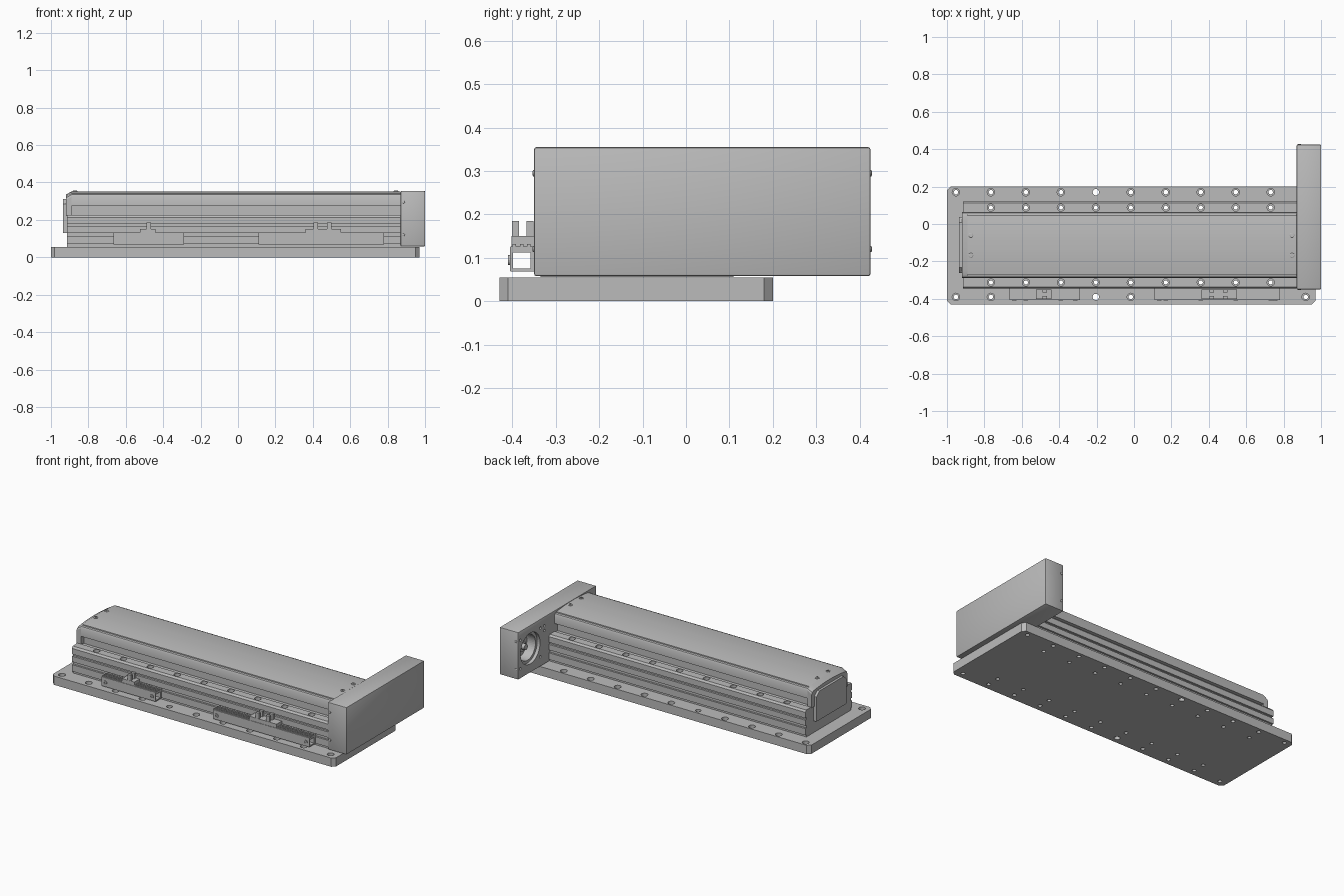
import bpy, bmesh, math
from mathutils import Matrix, Vector

if "Cube" in bpy.data.objects:
    bpy.data.objects.remove(bpy.data.objects["Cube"])

grey = bpy.data.materials.new("machined_grey")
grey.use_nodes = True
grey.diffuse_color = (0.5, 0.5, 0.5, 1)
grey.node_tree.nodes["Principled BSDF"].inputs["Base Color"].default_value = grey.diffuse_color

MID = -0.1125   # centre line of the actuator in y
PITCH = 0.187


def finish(name, bm, cutter=False):
    bmesh.ops.recalc_face_normals(bm, faces=bm.faces)
    mesh = bpy.data.meshes.new(name)
    bm.to_mesh(mesh)
    bm.free()
    mesh.materials.append(grey)
    ob = bpy.data.objects.new(name, mesh)
    bpy.context.collection.objects.link(ob)
    if cutter:
        ob.hide_render = True
        ob.hide_viewport = True
        ob.display_type = 'WIRE'
    return ob


def add_box(bm, x, y, z):
    size = [b - a for a, b in (x, y, z)]
    centre = Vector([(a + b) / 2 for a, b in (x, y, z)])
    bmesh.ops.create_cube(bm, size=1, matrix=Matrix.Translation(centre) @ Matrix.Diagonal((*size, 1)))


def box(name, x, y, z, bevel=0):
    bm = bmesh.new()
    add_box(bm, x, y, z)
    if bevel:
        bmesh.ops.bevel(bm, geom=bm.edges[:], offset=bevel, segments=2, profile=0.5, affect='EDGES')
    return finish(name, bm)


def extrude(name, profile, x0, x1, drop=0):
    """Extrude a (y, z) outline along x; drop lowers the upper rim at x0."""
    bm = bmesh.new()
    top = max(z for y, z in profile)
    near = [bm.verts.new((x0, y, z - drop if z > top - 0.03 else z)) for y, z in profile]
    far = [bm.verts.new((x1, y, z)) for y, z in profile]
    n = len(profile)
    for i in range(n):
        j = (i + 1) % n
        bm.faces.new((near[i], near[j], far[j], far[i]))
    bm.faces.new(near)
    bm.faces.new(far[::-1])
    return finish(name, bm)


def mirrored(half):
    """Complete a half outline (offset, z) on both sides of the centre line."""
    return [(MID + d, z) for d, z in half] + [(MID - d, z) for d, z in half[::-1]]


def add_lathe(bm, steps, matrix, sides=20):
    """Stepped cylinder from (radius, height) pairs along the local z axis."""
    rings = []
    for r, h in steps:
        rings.append([bm.verts.new(matrix @ Vector((r * math.cos(t), r * math.sin(t), h)))
                      for t in (math.tau * k / sides for k in range(sides))])
    for a, b in zip(rings, rings[1:]):
        for k in range(sides):
            m = (k + 1) % sides
            bm.faces.new((a[k], a[m], b[m], b[k]))
    bm.faces.new(rings[0][::-1])
    bm.faces.new(rings[-1])


def cut(ob, cutter):
    mod = ob.modifiers.new("cut", 'BOOLEAN')
    mod.operation = 'DIFFERENCE'
    mod.solver = 'EXACT'
    mod.object = cutter


def at(x, y, z=0):
    return Matrix.Translation((x, y, z))


# Base plate with chamfered corners
bm = bmesh.new()
add_box(bm, (-1, 0.97), (-0.43, 0.2), (0, 0.055))
upright = [e for e in bm.edges if abs(e.verts[0].co.z - e.verts[1].co.z) > 0.01]
bmesh.ops.bevel(bm, geom=upright, offset=0.02, segments=1, affect='EDGES')
base_plate = finish("base_plate", bm)

# Lower extrusion with bolt ledges and side grooves
half = [(0.2225, 0.056), (0.2225, 0.07), (0.2325, 0.07), (0.2325, 0.112), (0.221, 0.112),
        (0.221, 0.13), (0.2325, 0.13), (0.2325, 0.165), (0.22, 0.165), (0.22, 0.178),
        (0.2325, 0.178), (0.2325, 0.214), (0.224, 0.226), (0.176, 0.226), (0.172, 0.218), (0.15, 0.218)]
lower_body = extrude("lower_body", mirrored(half), -0.915, 0.87)

# Recessed neck between body and cover
extrude("neck", mirrored([(0.145, 0.21), (0.145, 0.29)]), -0.91, 0.87)

# Cover: side strips, seams and a gently crowned top
crown = [(0.157 - 0.026 * k, 0.353 - 0.011 * (1 - k / 6) ** 2) for k in range(6)]
half = [(0.177, 0.275), (0.177, 0.325), (0.172, 0.335), (0.164, 0.339), (0.163, 0.332), (0.158, 0.332)] + crown
cover = extrude("cover", mirrored(half), -0.89, 0.87)
extrude("cover_end", mirrored([(0.177, 0.222)] + half[1:4] + crown), -0.92, -0.89, 0.018)

# Plate on the far end of the cover
half = [(0.15, 0.13), (0.15, 0.285), (0.12, 0.312)]
extrude("end_plate", mirrored(half), -0.935, -0.915)

# Drive housing with a motor bore in its inner face
housing = box("drive_housing", (0.87, 1), (-0.35, 0.425), (0.058, 0.355), 0.005)
turn = Matrix.Rotation(math.pi / 2, 4, 'Y')
bm = bmesh.new()
add_lathe(bm, [(0.097, -0.02), (0.097, 0.02), (0.08, 0.02), (0.08, 0.08)], at(0.87, 0.305, 0.21) @ turn, 48)
for y, z in ((0.205, 0.3), (0.205, 0.12), (0.405, 0.3), (0.405, 0.12), (0.165, 0.3), (0.165, 0.27)):
    add_lathe(bm, [(0.008, -0.02), (0.008, 0.03)], at(0.87, y, z) @ turn, 12)
cut(housing, finish("bore_cutter", bm, True))
bm = bmesh.new()
add_lathe(bm, [(0.034, 0), (0.034, 0.035), (0.018, 0.035), (0.018, 0.06)],
          at(0.96, 0.305, 0.21) @ Matrix.Rotation(-math.pi / 2, 4, 'Y'), 32)
finish("motor_hub", bm)

# Bolt holes through the plate edges and the body ledges
bm = bmesh.new()
bolts = [-0.952 + PITCH * k for k in range(11)]
for i, x in enumerate(bolts):
    for y in (0.17, -0.39):
        if i == 4:
            add_lathe(bm, [(0.017, -0.02), (0.017, 0.08)], at(x, y))
        else:
            add_lathe(bm, [(0.012, -0.02), (0.012, 0.03), (0.02, 0.03), (0.02, 0.08)], at(x, y))
edge_holes = finish("edge_hole_cutter", bm, True)
bm = bmesh.new()
for x in bolts[1:-1]:
    for y in (MID + 0.2, MID - 0.2):
        add_lathe(bm, [(0.011, -0.02), (0.011, 0.2), (0.0195, 0.2), (0.0195, 0.26)], at(x, y))
ledge_holes = finish("ledge_hole_cutter", bm, True)
cut(base_plate, edge_holes)
cut(base_plate, ledge_holes)
cut(lower_body, ledge_holes)

# Socket screws on the cover and the housing sides
bm = bmesh.new()
for x in (-0.872, 0.845):
    for y in (-0.06, -0.168):
        add_lathe(bm, [(0.013, 0.34), (0.013, 0.354), (0.01, 0.356), (0.006, 0.356), (0.006, 0.35)], at(x, y), 16)
finish("cover_screws", bm)
bm = bmesh.new()
for y, a in ((-0.35, 1), (0.425, -1)):
    for z in (0.295, 0.12):
        add_lathe(bm, [(0.007, -0.005), (0.007, 0.002), (0.004, 0.004)],
                  at(0.885, y, z) @ Matrix.Rotation(a * math.pi / 2, 4, 'X'), 12)
finish("housing_screws", bm)


# Hollow sensor rails clamped to the front groove
def sensor_rail(name, x0, x1):
    bm = bmesh.new()
    add_box(bm, (x0, x1), (-0.405, -0.399), (0.07, 0.125))
    add_box(bm, (x0, x1), (-0.358, -0.344), (0.07, 0.125))
    add_box(bm, (x0, x1), (-0.404, -0.35), (0.068, 0.076))
    add_box(bm, (x0, x1), (-0.404, -0.34), (0.112, 0.126))
    for y in (-0.4, -0.383, -0.366):
        add_box(bm, (x0, x1), (y, y + 0.008), (0.122, 0.132))
    for x in (x0 + 0.025, x1 - 0.025):
        add_lathe(bm, [(0.012, 0), (0.012, 0.008), (0.006, 0.008), (0.006, 0.003)],
                  at(x, -0.402, 0.095) @ Matrix.Rotation(math.pi / 2, 4, 'X'), 14)
    finish(name, bm)


# Forked light sensors standing on the rails
def fork_sensor(name, x0, x1, prongs):
    bm = bmesh.new()
    add_box(bm, (x0, x1), (-0.402, -0.35), (0.125, 0.15))
    for x in prongs:
        for y in (-0.401, -0.367):
            add_box(bm, (x - 0.012, x + 0.012), (y, y + 0.016), (0.145, 0.185))
    finish(name, bm)


sensor_rail("left_sensor_rail", -0.665, -0.29)
sensor_rail("right_sensor_rail", 0.11, 0.78)
fork_sensor("left_fork_sensor", -0.525, -0.44, [-0.477])
fork_sensor("right_fork_sensor", 0.36, 0.55, [0.415, 0.487])

# Smooth the round parts, keeping hard edges
bpy.ops.object.select_all(action='DESELECT')
for name in ("cover", "cover_end", "motor_hub", "cover_screws", "drive_housing"):
    ob = bpy.data.objects[name]
    ob.select_set(True)
    bpy.context.view_layer.objects.active = ob
bpy.ops.object.shade_smooth_by_angle(angle=math.radians(30))
